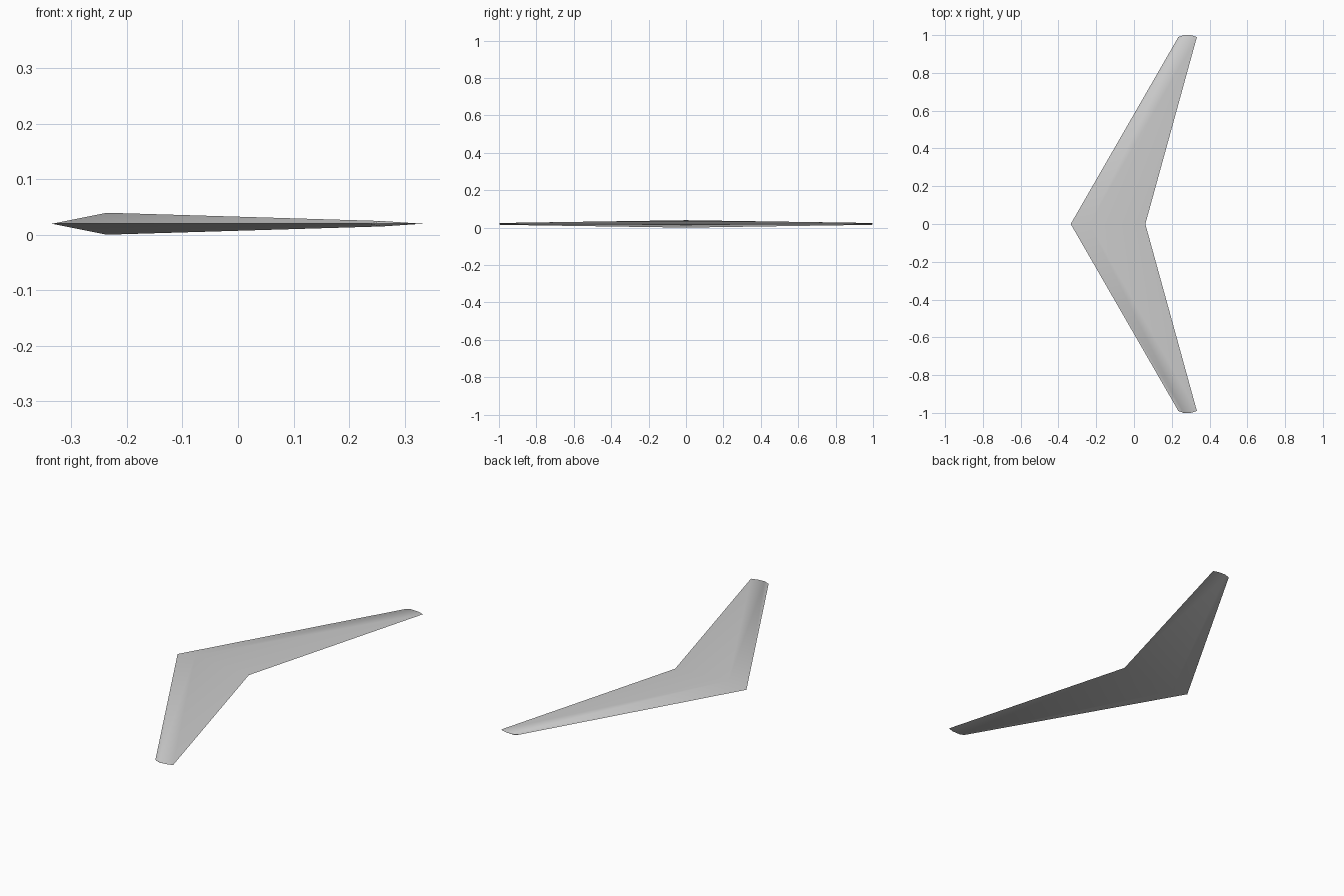
import bpy
import bmesh
from math import radians

if "Cube" in bpy.data.objects:
    bpy.data.objects.remove(bpy.data.objects["Cube"], do_unlink=True)

MID_Z = 0.02
THICKNESS = 0.1        # section thickness as a share of the chord
RIDGE = 0.25           # thickest point along the chord

grey = bpy.data.materials.new("light grey")
grey.use_nodes = True
colour = (0.6, 0.6, 0.6, 1)
grey.diffuse_color = colour
grey.node_tree.nodes["Principled BSDF"].inputs["Base Color"].default_value = colour


def section(bm, y, lead, trail, bulge=0.0):
    """Kite section: leading edge, top ridge, trailing edge, bottom ridge."""
    chord = trail - lead
    ridge_x = lead + RIDGE * chord
    half = THICKNESS * chord / 2
    return [bm.verts.new(p) for p in (
        (lead, y, MID_Z),
        (ridge_x, y + bulge, MID_Z + half),
        (trail, y, MID_Z),
        (ridge_x, y + bulge, MID_Z - half))]


bm = bmesh.new()

# Wing skin from the root to each swept tip
root = section(bm, 0, -0.335, 0.06)
for side in (-1, 1):
    tip = section(bm, side * 0.99, 0.235, 0.333, side * 0.004)
    for i in range(4):
        j = (i + 1) % 4
        bm.faces.new((root[i], root[j], tip[j], tip[i]))

    # Slightly bulged tip cap around a short central edge
    fore = bm.verts.new((0.262, side, MID_Z))
    aft = bm.verts.new((0.3, side, MID_Z))
    lead, top, trail, bottom = tip
    for ridge in (top, bottom):
        bm.faces.new((lead, ridge, fore))
        bm.faces.new((ridge, aft, fore))
        bm.faces.new((ridge, trail, aft))

bmesh.ops.recalc_face_normals(bm, faces=bm.faces)
mesh = bpy.data.meshes.new("swept_wing")
bm.to_mesh(mesh)
bm.free()
mesh.materials.append(grey)
wing = bpy.data.objects.new("swept_wing", mesh)
bpy.context.collection.objects.link(wing)

# Soft ridges, sharp edges and tips
bpy.ops.object.select_all(action="DESELECT")
wing.select_set(True)
bpy.context.view_layer.objects.active = wing
bpy.ops.object.shade_smooth_by_angle(angle=radians(30))
